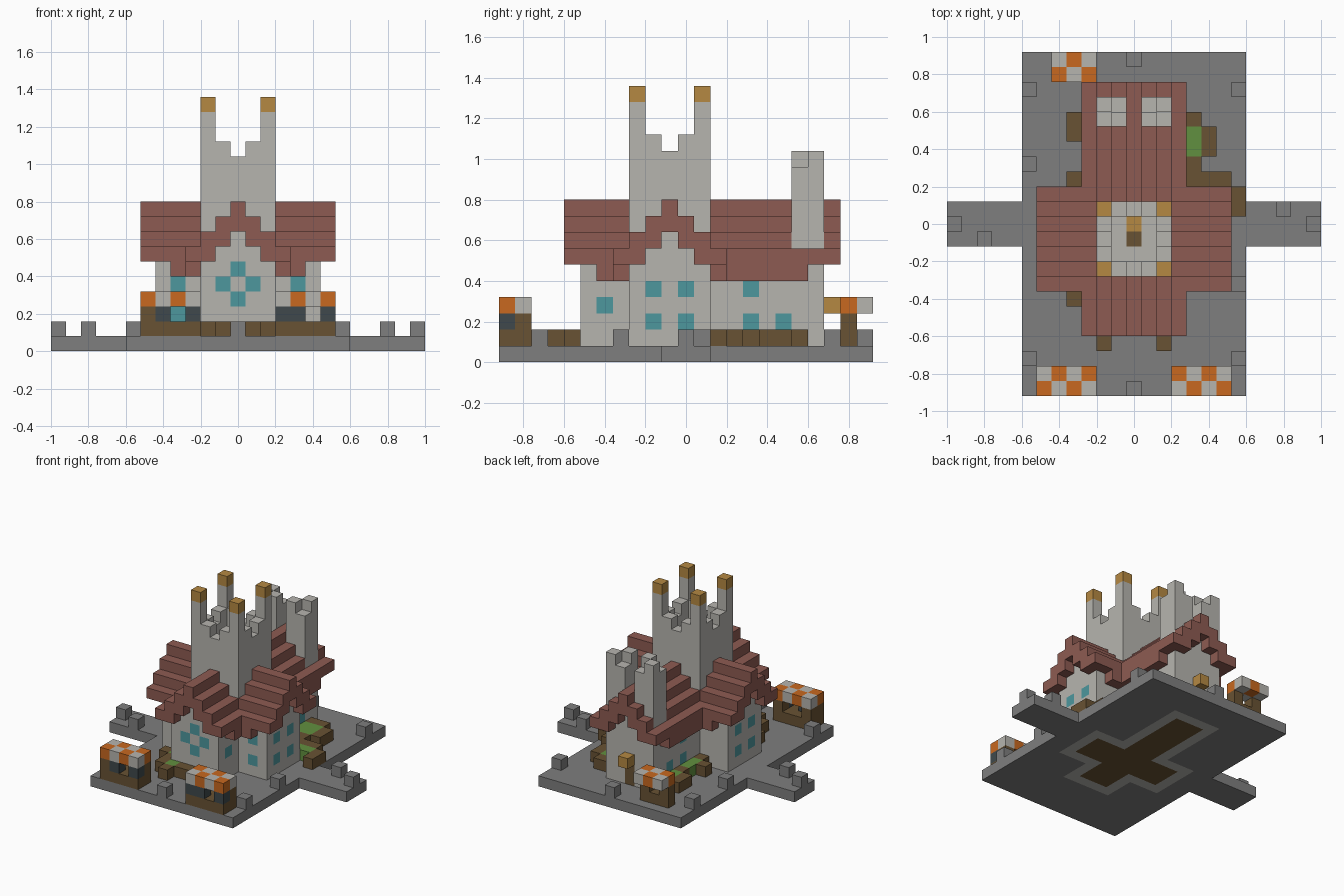
import bpy, bmesh
from mathutils import Vector

cube = bpy.data.objects.get("Cube")
if cube:
    bpy.data.objects.remove(cube, do_unlink=True)

U = 0.08  # block size
PALETTE = {
    "paving_gray": (0.21, 0.21, 0.21),
    "pale_stone": (0.47, 0.46, 0.43),
    "roof_red": (0.27, 0.105, 0.085),
    "brown_wood": (0.14, 0.085, 0.033),
    "awning_orange": (0.58, 0.14, 0.014),
    "teal_glass": (0.075, 0.31, 0.34),
    "dark_slate": (0.05, 0.066, 0.072),
    "brass": (0.46, 0.25, 0.055),
    "leaf_green": (0.12, 0.28, 0.05),
}
MATS = {}
for name, rgb in PALETTE.items():
    m = bpy.data.materials.new(name)
    m.use_nodes = True
    m.diffuse_color = (*rgb, 1)
    bsdf = next(n for n in m.node_tree.nodes if n.type == 'BSDF_PRINCIPLED')
    bsdf.inputs["Base Color"].default_value = (*rgb, 1)
    MATS[name] = m

cells = {}  # block position -> (part, colour)


def fill(part, color, xs, ys, zs):
    """Fill an inclusive box of blocks; a single number means one layer."""
    spans = [(s, s) if isinstance(s, int) else s for s in (xs, ys, zs)]
    (a, b), (c, d), (e, f) = spans
    for i in range(a, b + 1):
        for j in range(c, d + 1):
            for k in range(e, f + 1):
                cells[i, j, k] = (part, color)


# Paved base with side arms, plus the floor and footings set in it
fill("base", "paving_gray", (-7, 7), (-11, 11), 0)
fill("base", "paving_gray", (-12, 12), (-1, 1), 0)
fill("footing", "pale_stone", (-2, 2), (-6, 8), 0)
fill("footing", "pale_stone", (-5, 5), (-3, 1), 0)
fill("floor", "brown_wood", (-1, 1), (-5, 7), 0)
fill("floor", "brown_wood", (-4, 4), (-2, 0), 0)

# Low posts along the edge of the base
for i, j in ((0, 11), (0, -11), (-7, 9), (7, 9), (-7, -9), (7, -9), (-7, 4),
             (7, -4), (-12, 0), (-10, -1), (10, 1), (12, 0)):
    fill("edge_posts", "paving_gray", i, j, 1)

# Walls of the nave and the transept, rising into their gables
for d in range(-2, 3):
    top = 7 - abs(d)
    fill("nave_walls", "pale_stone", d, (-6, 8), (1, top))
    fill("transept_walls", "pale_stone", (-5, 5), d - 1, (1, top))

# Stepped roofs with thinner eaves at the gable ends
for d in range(-3, 4):
    top = 9 - abs(d)
    low = top if abs(d) == 3 else top - 1
    fill("nave_roof", "roof_red", d, (-7, 9), (low, top))
    fill("nave_roof", "roof_red", d, (-5, 7), (top - 1, top))
    fill("transept_roof", "roof_red", (-6, 6), d - 1, (low, top))
    fill("transept_roof", "roof_red", (-4, 4), d - 1, (top - 1, top))

# Glass: front rosette, then mirrored side windows
for i, k in ((0, 5), (-1, 4), (1, 4), (0, 3)):
    fill("rosette", "teal_glass", i, -6, k)
for s in (-1, 1):
    for k in (2, 4):
        fill("transept_windows", "teal_glass", s * 4, -3, k)
        for j in (-2, 0):
            fill("transept_windows", "teal_glass", s * 5, j, k)
    for j, k in ((-5, 3), (4, 4), (4, 2), (6, 2)):
        fill("nave_windows", "teal_glass", s * 2, j, k)

# Rear door and its lantern
fill("rear_door", "brown_wood", 0, 8, (1, 2))
fill("lantern", "brass", 0, 9, 3)

# Main tower with battlements, brass-tipped corner pinnacles and a bell
fill("tower", "pale_stone", (-2, 2), (-3, 1), (5, 12))
for i in range(-1, 2):
    for j in range(-2, 1):
        del cells[i, j, 12]
fill("tower_hatch", "brown_wood", 0, -1, 11)
fill("bell", "brass", 0, 0, 11)
for s in (-1, 1):
    for t in (-1, 1):
        fill("tower_battlements", "pale_stone", s, 2 * t - 1, 13)
        fill("tower_battlements", "pale_stone", 2 * s, t - 1, 13)
        fill("tower_pinnacles", "pale_stone", 2 * s, 2 * t - 1, (13, 15))
        fill("pinnacle_tips", "brass", 2 * s, 2 * t - 1, 16)

# Twin rear turrets with alternating tops
for s in (-1, 1):
    for i in (1, 2):
        for j in (7, 8):
            top = 12 if (i + j) % 2 == 0 else 11
            fill("rear_turrets", "pale_stone", s * i, j, (5, top))
for s in (-1, 1):
    fill("rear_turrets", "pale_stone", 2 * s, 8, (11, 12))

# Planters: wooden borders around greenery
for box in (((-3, 3), -7), (-2, -8), (2, -8), (-3, (-6, -4)), (-4, -5),
            ((3, 4), 4), ((3, 4), 7), (5, (5, 6)), ((3, 6), (2, 3)), (7, (1, 2)),
            (-3, (2, 7)), (-4, 3), (-4, (6, 7))):
    fill("planters", "brown_wood", *box, 1)
for box in ((-2, -7), (2, -7), (-3, -5), ((3, 4), (5, 6)), ((4, 6), 2),
            (-3, (3, 4)), (-3, (6, 7))):
    fill("greenery", "leaf_green", *box, 1)


def awning(part, xs, ys):
    for i in range(xs[0], xs[1] + 1):
        for j in range(ys[0], ys[1] + 1):
            color = "awning_orange" if (i + j) % 2 else "pale_stone"
            fill(part, color, i, j, 3)


# Front market stalls: counter, posts, goods and chequered awning
for part, xs, goods in (("left_stall", (3, 6), (3, 4, 6)),
                        ("right_stall", (-6, -3), (-5, -3))):
    fill(part, "brown_wood", xs, (-11, -10), 1)
    for i in xs:
        fill(part, "brown_wood", i, (-11, -10), 2)
    for i in goods:
        fill(part, "dark_slate", i, -11, 2)
    awning(part, xs, (-11, -10))

# Small rear stall
fill("rear_stall", "brown_wood", (-5, -3), 10, 1)
for i in (-5, -3):
    fill("rear_stall", "brown_wood", i, 10, 2)
awning("rear_stall", (-5, -3), (10, 11))


# Turn each part's blocks into a mesh of its exposed faces
def build(part):
    own = {p: c for p, (n, c) in cells.items() if n == part}
    colors = sorted(set(own.values()))
    bm = bmesh.new()
    verts = {}
    for p, color in own.items():
        for axis in range(3):
            for sign in (-1, 1):
                n = [0, 0, 0]
                n[axis] = sign
                if tuple(a + b for a, b in zip(p, n)) in cells:
                    continue
                u, w = (axis + 1) % 3, (axis + 2) % 3
                ring = []
                for du, dw in ((0, 0), (1, 0), (1, 1), (0, 1))[::sign]:
                    q = list(p)
                    q[axis] += (sign + 1) // 2
                    q[u] += du
                    q[w] += dw
                    key = tuple(q)
                    if key not in verts:
                        verts[key] = bm.verts.new(
                            (Vector(key) - Vector((0.5, 0.5, 0))) * U)
                    ring.append(verts[key])
                bm.faces.new(ring).material_index = colors.index(color)
    bmesh.ops.dissolve_limit(bm, angle_limit=0.01, verts=bm.verts[:],
                             edges=bm.edges[:], delimit={'MATERIAL'})
    mesh = bpy.data.meshes.new(part)
    bm.to_mesh(mesh)
    bm.free()
    for c in colors:
        mesh.materials.append(MATS[c])
    bpy.context.collection.objects.link(bpy.data.objects.new(part, mesh))


for part in sorted({n for n, c in cells.values()}):
    build(part)
